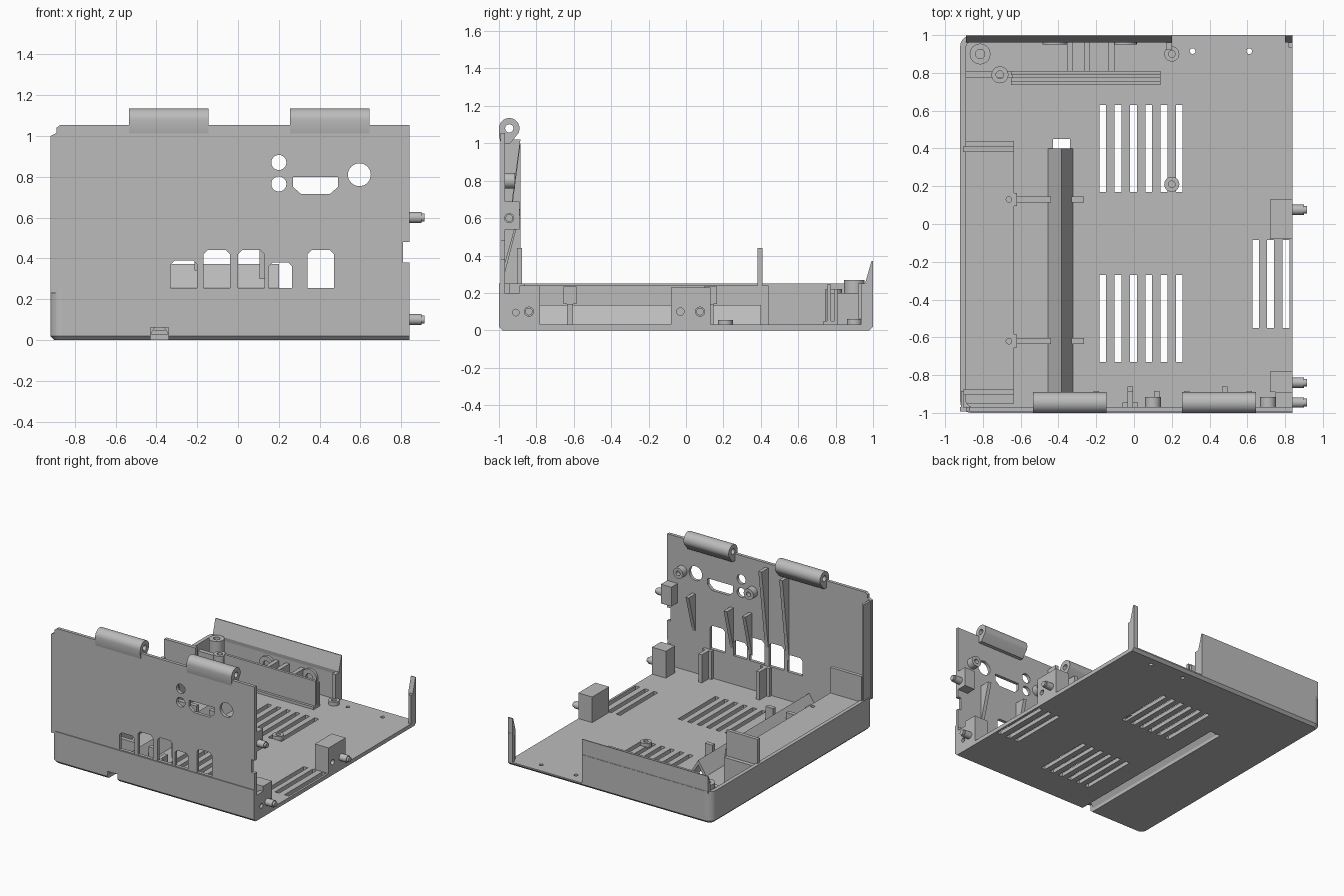
import bpy, bmesh, math
from mathutils import Vector

cube = bpy.data.objects.get("Cube")
if cube:
    bpy.data.objects.remove(cube)

grey = bpy.data.materials.new("plain_grey")
grey.use_nodes = True
grey.diffuse_color = (0.5, 0.5, 0.5, 1)
grey.node_tree.nodes["Principled BSDF"].inputs["Base Color"].default_value = (0.5, 0.5, 0.5, 1)


def prism(bm, profile, axis, lo, hi):
    """Extrude a 2D profile along an axis; x: (y,z), y: (x,z), z: (x,y)."""
    place = {"x": lambda a, b, t: (t, a, b),
             "y": lambda a, b, t: (a, t, b),
             "z": lambda a, b, t: (a, b, t)}[axis]
    face = bm.faces.new([bm.verts.new(place(a, b, lo)) for a, b in profile])
    out = bmesh.ops.extrude_face_region(bm, geom=[face])["geom"]
    step = Vector(place(0, 0, hi - lo))
    bmesh.ops.translate(bm, vec=step, verts=[v for v in out if isinstance(v, bmesh.types.BMVert)])


def rect(a0, a1, b0, b1):
    return [(a0, b0), (a1, b0), (a1, b1), (a0, b1)]


def circle(a, b, r, n=32, start=0, end=360):
    steps = n if end - start == 360 else n + 1
    angles = [math.radians(start + (end - start) * i / n) for i in range(steps)]
    return [(a + r * math.cos(t), b + r * math.sin(t)) for t in angles]


def mesh_object(name, prisms):
    bm = bmesh.new()
    for p in prisms:
        prism(bm, *p)
    bmesh.ops.recalc_face_normals(bm, faces=bm.faces)
    mesh = bpy.data.meshes.new(name)
    bm.to_mesh(mesh)
    bm.free()
    mesh.materials.append(grey)
    obj = bpy.data.objects.new(name, mesh)
    bpy.context.scene.collection.objects.link(obj)
    return obj


def build(name, solids, cuts=(), smooth=False):
    """Make a part, then carve its cuts out of it one cutter at a time."""
    obj = mesh_object(name, solids)
    cutters = [mesh_object("cutter", [c]) for c in cuts]
    for c in cutters:
        c.hide_render = True
        mod = obj.modifiers.new("cut", "BOOLEAN")
        mod.operation, mod.solver, mod.object = "DIFFERENCE", "EXACT", c
    if cutters:
        bpy.context.view_layer.update()
        dg = bpy.context.evaluated_depsgraph_get()
        mesh = bpy.data.meshes.new_from_object(obj.evaluated_get(dg))
        obj.modifiers.clear()
        obj.data = mesh
        for c in cutters:
            bpy.data.objects.remove(c)
    if smooth:
        bpy.ops.object.select_all(action="DESELECT")
        obj.select_set(True)
        bpy.context.view_layer.objects.active = obj
        bpy.ops.object.shade_smooth_by_angle(angle=math.radians(35))
    return obj


L, R = -0.92, 0.84        # side limits
FLOOR, RIM = 0.03, 0.25   # floor top and rim height

# Shell: rounded left corners, chamfered bottom edge, hollow and open on the right
outline = [(R, -1), (R, 1)] + circle(L + .06, .94, .06, 8, 90, 180) + circle(L + .06, -.94, .06, 8, 180, 270)
shell = mesh_object("base_shell", [(outline, "z", 0, RIM)])
bm = bmesh.new()
bm.from_mesh(shell.data)
bottom = [e for e in bm.edges if all(v.co.z < .001 for v in e.verts)
          and not all(v.co.x > R - .001 for v in e.verts)]
bmesh.ops.bevel(bm, geom=bottom, offset=.02, segments=1, affect="EDGES")
bm.to_mesh(shell.data)
bm.free()
shell_mesh = shell.data
bpy.data.objects.remove(shell)

inner = [(R + .1, -.97), (R + .1, .97)] + circle(L + .07, .93, .04, 6, 90, 180) + circle(L + .07, -.93, .04, 6, 180, 270)
cuts = [(inner, "z", FLOOR, .5),
        (rect(.2, 1, .9, 1.1), "z", FLOOR, .5),
        (rect(-.43, -.34, -1.1, .45), "z", -.1, .06)]
for y0, y1 in ((.17, .63), (-.73, -.27)):
    for i in range(6):
        x = -.165 + i * .081
        cuts.append((rect(x - .018, x + .018, y0, y1), "z", -.1, .1))
for x in (.645, .722, .805):
    cuts.append((rect(x - .018, x + .018, -.55, -.085), "z", -.1, .1))
for x in (.31, .61):
    cuts.append((circle(x, .915, .015, 16), "z", -.1, .1))
base = build("base_shell_blank", [(rect(0, .1, 0, .1), "z", 0, .1)])
base.data = shell_mesh
cutters = [mesh_object("cutter", [c]) for c in cuts]
for c in cutters:
    c.hide_render = True
    m = base.modifiers.new("cut", "BOOLEAN")
    m.operation, m.solver, m.object = "DIFFERENCE", "EXACT", c
bpy.context.view_layer.update()
carved = bpy.data.meshes.new_from_object(base.evaluated_get(bpy.context.evaluated_depsgraph_get()))
base.modifiers.clear()
base.data = carved
base.name = "base_shell"
for c in cutters:
    bpy.data.objects.remove(c)

# Tall front panel with port openings
panel = [(L, RIM - .02), (R, RIM - .02), (R, .38), (.81, .38), (.81, .48), (R, .48),
         (R, 1.055), (-.87, 1.055), (-.89, 1.04), (-.89, 1.015), (L, 1.0)]
ports = []
for x0, x1, top in ((-.33, -.2, .39), (-.17, -.04, .44), (0, .13, .44), (.15, .265, .38), (.34, .47, .44)):
    ports.append([(x0, .255), (x1, .255), (x1, top - .02), (x1 - .02, top), (x0 + .02, top), (x0, top - .02)])
ports.append([(.31, .715), (.45, .715), (.49, .75), (.49, .8), (.27, .8), (.27, .75)])
ports += [circle(.2, .87, .037), circle(.2, .765, .037), circle(.595, .81, .056)]
build("front_panel", [(panel, "y", -.993, -.968)], [(p, "y", -1.1, -.9) for p in ports], True)
build("front_panel_side_flange", [(rect(-.993, -.885, RIM - .01, 1.0), "x", L + .003, -.9)])

# Hinge barrels along the top of the front panel
barrel = circle(-.945, 1.08, .055, 28, -30, 180) + [(-1, 1.04), (-.99, 1.0), (-.94, 1.0)]
for name, x0, x1 in (("hinge_barrel_left", -.535, -.145), ("hinge_barrel_right", .255, .645)):
    build(name, [(barrel, "x", x0, x1)], [(circle(-.945, 1.08, .022, 20), "x", x0 - .1, x1 + .1)], True)

# Tapered ribs and corner brackets behind the front panel
for i, (x, low, top) in enumerate(((-.2, .34, 1.0), (-.02, .38, 1.02), (.12, .3, .63), (.28, .3, .63), (.61, .35, .65))):
    build(f"front_rib_{i}", [([(-.97, low), (-.885, top), (-.97, top)], "x", x - .014, x + .014)])
for i, x in enumerate((-.02, .48)):
    build(f"corner_bracket_{i}", [(rect(-.975, -.86, .02, RIM), "x", x - .015, x + .015),
                                 (rect(-.975, -.945, .02, RIM), "x", x - .04, x + .04)])

# Screw bosses on the front panel
for i, x in enumerate((.1, .71)):
    build(f"panel_boss_{i}", [(circle(x, .8, .042, 24), "y", -.972, -.915)],
          [(circle(x, .8, .018, 16), "y", -.95, -.8)], True)

# Alignment pegs and the blocks that carry them
for i, (y, z, b) in enumerate(((-.84, .1, (-.89, -.78, .02, .24)),
                               (.075, .1, (-.08, .13, .02, .23)),
                               (-.945, .6, (-.97, -.89, .54, .69)))):
    hole_y = -.03 if i == 1 else y
    hole = [(circle(hole_y, .1, .02, 16), "x", .8, 1)] if i == 1 else []
    build(f"peg_block_{i}", [(rect(*b), "x", .72 if i < 2 else .75, R)], hole)
    build(f"peg_{i}", [(circle(y, z, .027, 20), "x", .8, .9), (circle(y, z, .02, 20), "x", .9, .915)], smooth=True)
build("front_corner_return", [(rect(-.98, -.89, .02, .2), "x", .81, R)],
      [(circle(-.91, .095, .018, 16), "x", .7, 1)])

# Sloped lip on the back wall and on the corner post
lip = [(.965, RIM - .02), (.995, RIM - .02), (1, RIM + .01), (1, .372), (.992, .372), (.96, RIM + .01)]
build("back_wall_lip", [(lip, "x", -.89, .2)])
build("back_wall_end_tab", [(rect(.17, .2, .92, .98), "z", .02, RIM)])
build("corner_post", [(rect(.8, R, .975, 1), "z", .02, RIM),
                      (rect(.818, R, .935, .98), "z", .02, RIM), (lip, "x", .8, R)])

# Raised side tray with end plates
build("side_tray", [(rect(-.91, -.635, -.95, .44), "z", .02, .24)],
      [(circle(-.662, y, .015, 16), "z", .15, .5) for y in (.13, -.62)])
for name, y in (("tray_plate_back", .395), ("tray_plate_front", -.89)):
    build(name, [(rect(y - .014, y + .014, .2, .44), "x", -.905, -.635)])

# Ridged cable channel over the floor slot, with its support straps
ridge = [(-.46, .025), (-.43, .025), (-.385, .1), (-.34, .025), (-.32, .025), (-.385, .135)]
build("cable_channel", [(ridge, "y", -.97, .4)])
for i, y in enumerate((.13, -.62)):
    build(f"channel_strap_{i}", [(rect(y - .016, y + .016, .02, .14), "x", -.64, -.44),
                                 (rect(y - .016, y + .016, .02, .14), "x", -.33, -.265),
                                 (rect(y - .035, y + .035, .14, .235), "x", -.65, -.62)])

# Inner divider near the back, with ribs and bosses to the back wall
build("back_divider", [(rect(.755, .775, .03, .245), "x", -.65, .14),
                       (rect(.735, .81, .02, .05), "x", -.65, .14),
                       (rect(.79, .81, .03, .22), "x", -.65, .14)])
for i, x in enumerate((-.34, -.25, -.12)):
    build(f"divider_rib_{i}", [(rect(.805, .975, .02, .2), "x", x - .016, x + .016)])
for i, x in enumerate((-.42, -.05)):
    build(f"back_wall_boss_{i}", [(circle(x, .15, .065, 24), "y", .95, .975)],
          [(circle(x, .15, .03, 20), "y", .9, .968)], True)
build("divider_side_arm", [(rect(.775, .81, .02, .2), "x", -.9, -.64)])

# Upright screw posts on the floor
for i, (x, y, r, top) in enumerate(((-.815, .9, .055, .27), (-.71, .79, .045, .22), (.2, .9, .04, .06), (.2, .21, .04, .055))):
    build(f"screw_post_{i}", [(circle(x, y, r, 28), "z", .02, top)],
          [(circle(x, y, r * .45, 20), "z", .035, .5)], True)
